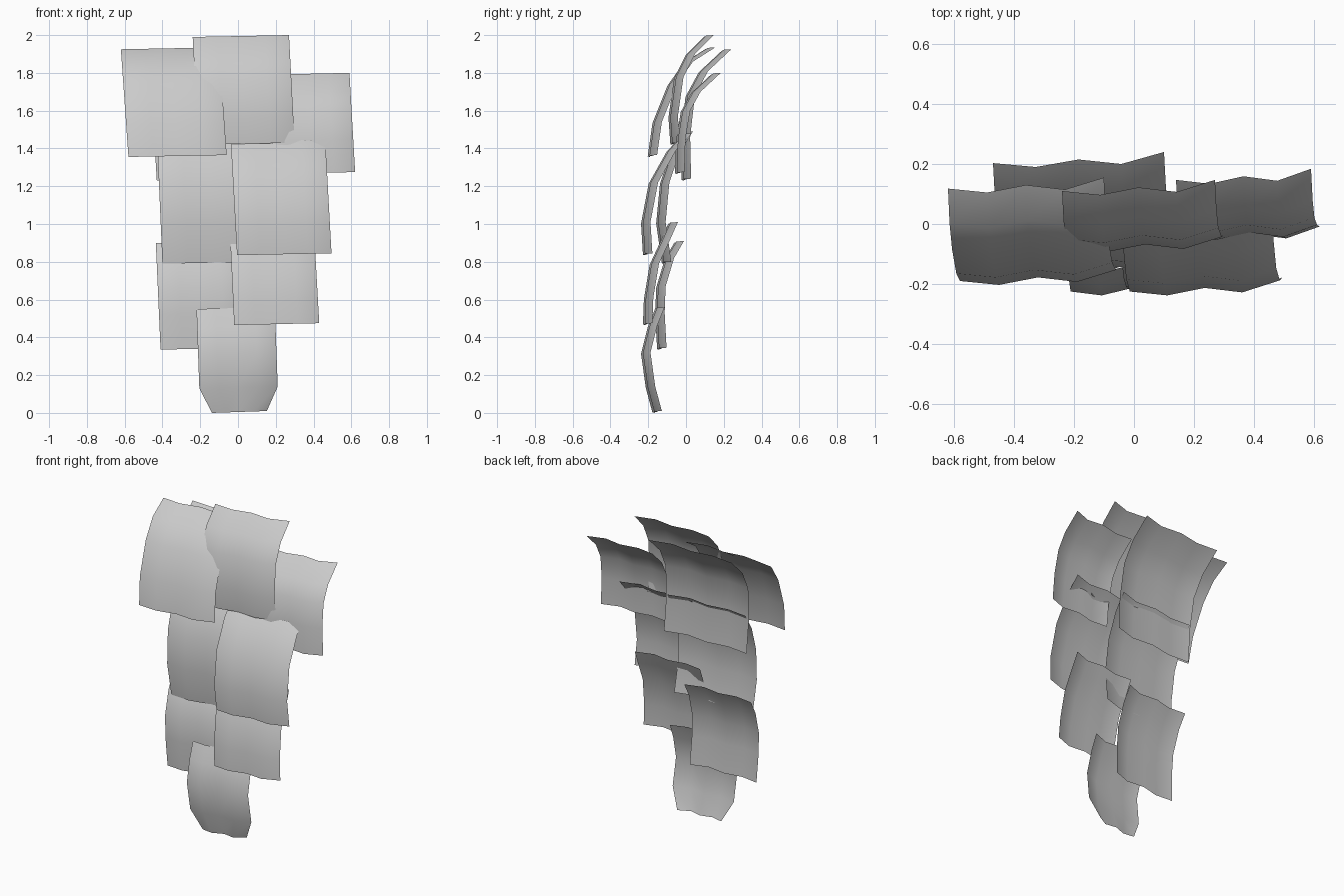
import bpy, bmesh

if "Cube" in bpy.data.objects:
    bpy.data.objects.remove(bpy.data.objects["Cube"])

# depth ripple across the width of every plate (five columns)
RIPPLE = [0.0, -0.013, 0.012, -0.003, 0.037]


def plate(name, top_x, bottom_x, profile, tilt=0.01, taper=1.0):
    """Thin curved sheet: profile is (y, z) from bottom edge to top edge."""
    bm = bmesh.new()
    z0, z1 = profile[0][1], profile[-1][1]
    rows = []
    for r, (y, z) in enumerate(profile):
        t = (z - z0) / (z1 - z0)
        left = bottom_x[0] + (top_x[0] - bottom_x[0]) * t
        right = bottom_x[1] + (top_x[1] - bottom_x[1]) * t
        mid, half = (left + right) / 2, (right - left) / 2
        if r == 0:
            half *= taper
        rows.append([bm.verts.new((mid + half * (c / 2 - 1), y + dy, z + tilt * c / 4))
                     for c, dy in enumerate(RIPPLE)])
    for a, b in zip(rows, rows[1:]):
        for c in range(4):
            bm.faces.new((a[c], a[c + 1], b[c + 1], b[c]))
    for f in bm.faces:
        f.smooth = True
    mesh = bpy.data.meshes.new(name)
    bm.to_mesh(mesh)
    bm.free()
    ob = bpy.data.objects.new(name, mesh)
    bpy.context.collection.objects.link(ob)
    return ob


# top row
plate("top_left_plate", (-0.62, -0.10), (-0.58, -0.06),
      [(-.19, 1.355), (-.165, 1.53), (-.085, 1.73), (0, 1.85), (.118, 1.925)])
plate("top_middle_plate", (-0.24, 0.27), (-0.21, 0.30),
      [(-.07, 1.42), (-.08, 1.56), (-.05, 1.77), (.01, 1.89), (.11, 1.99)])
plate("top_right_plate", (0.14, 0.59), (0.17, 0.62),
      [(-.045, 1.265), (-.04, 1.44), (-.015, 1.59), (.04, 1.69), (.147, 1.79)])
plate("top_back_plate", (-0.47, 0.10), (-0.43, 0.14),
      [(-.01, 1.23), (-.015, 1.45), (.01, 1.67), (.08, 1.80), (.203, 1.915)])
# middle row
plate("middle_left_plate", (-0.43, 0.11), (-0.40, 0.14),
      [(-.115, .79), (-.145, 1.0), (-.125, 1.21), (-.07, 1.37), (.0, 1.48)])
plate("middle_right_plate", (-0.04, 0.46), (-0.005, 0.495),
      [(-.215, .835), (-.225, 1.0), (-.185, 1.21), (-.09, 1.38), (-.005, 1.47)])
# lower row
plate("lower_left_plate", (-0.435, 0.02), (-0.41, 0.045),
      [(-.14, .335), (-.15, .52), (-.145, .66), (-.1, .81), (-.048, .90)])
plate("lower_right_plate", (-0.045, 0.40), (-0.02, 0.43),
      [(-.215, .465), (-.21, .60), (-.18, .78), (-.12, .91), (-.08, 1.0)])
# bottom tip with clipped corners
plate("bottom_tip_plate", (-0.22, 0.195), (-0.20, 0.215),
      [(-.165, 0), (-.2, .13), (-.225, .31), (-.19, .45), (-.15, .55)], taper=0.7)
